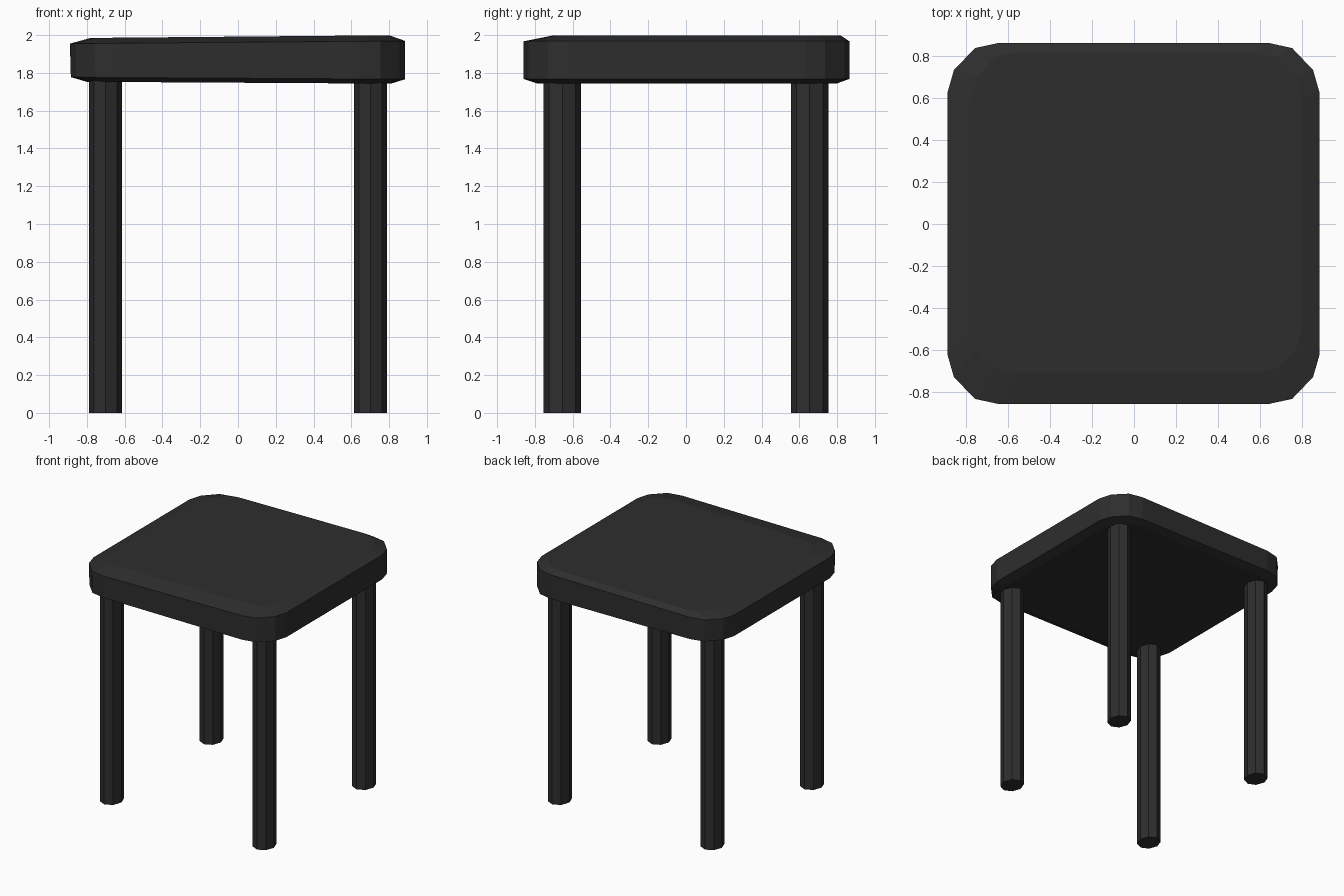
import bpy, bmesh, math

if "Cube" in bpy.data.objects:
    bpy.data.objects.remove(bpy.data.objects["Cube"])

black = bpy.data.materials.new("matte black")
black.diffuse_color = (0.027, 0.027, 0.027, 1)
black.use_nodes = True
black.node_tree.nodes["Principled BSDF"].inputs["Base Color"].default_value = black.diffuse_color


def loft(name, rings):
    """Skin a stack of equal-length rings and cap both ends."""
    bm = bmesh.new()
    loops = [[bm.verts.new(p) for p in ring] for ring in rings]
    n = len(loops[0])
    for a, b in zip(loops, loops[1:]):
        for i in range(n):
            j = (i + 1) % n
            bm.faces.new((a[i], a[j], b[j], b[i]))
    bm.faces.new(loops[0][::-1])
    bm.faces.new(loops[-1])
    bmesh.ops.recalc_face_normals(bm, faces=bm.faces)
    me = bpy.data.meshes.new(name)
    bm.to_mesh(me)
    bm.free()
    me.materials.append(black)
    ob = bpy.data.objects.new(name, me)
    bpy.context.collection.objects.link(ob)
    return ob


# Rounded-square outline from one mirrored corner, counter-clockwise
corner = [(0.885, 0.63), (0.855, 0.735), (0.755, 0.84), (0.64, 0.865)]
outline = (corner + [(-x, y) for x, y in corner[::-1]]
           + [(-x, -y) for x, y in corner] + [(x, -y) for x, y in corner[::-1]])


def ring(left, right, front, back, z, tilt):
    """Outline pulled in to the given side limits, tilted along x."""
    pts = []
    for x, y in outline:
        px = x * (right if x > 0 else left) / 0.885
        py = y * (back if y > 0 else front) / 0.865
        pts.append((px, py, z + tilt * px))
    return pts


# Seat: slab with bevelled rims; slightly thicker towards the right
loft("seat", [
    ring(0.80, 0.81, 0.79, 0.80, 1.748, -0.006),
    ring(0.885, 0.885, 0.86, 0.865, 1.772, -0.006),
    ring(0.89, 0.885, 0.86, 0.865, 1.962, 0.008),
    ring(0.78, 0.80, 0.71, 0.82, 1.992, 0.009),
])

# Legs: straight eight-sided posts, a little deeper than wide
for side, sx in (("left", -1), ("right", 1)):
    for end, sy in (("front", -1), ("back", 1)):
        section = [(sx * 0.702 + 0.087 * math.cos(i * math.pi / 4),
                    sy * 0.655 + 0.100 * math.sin(i * math.pi / 4)) for i in range(8)]
        loft(f"{end}_{side}_leg", [[(x, y, z) for x, y in section] for z in (0, 1.76)])
